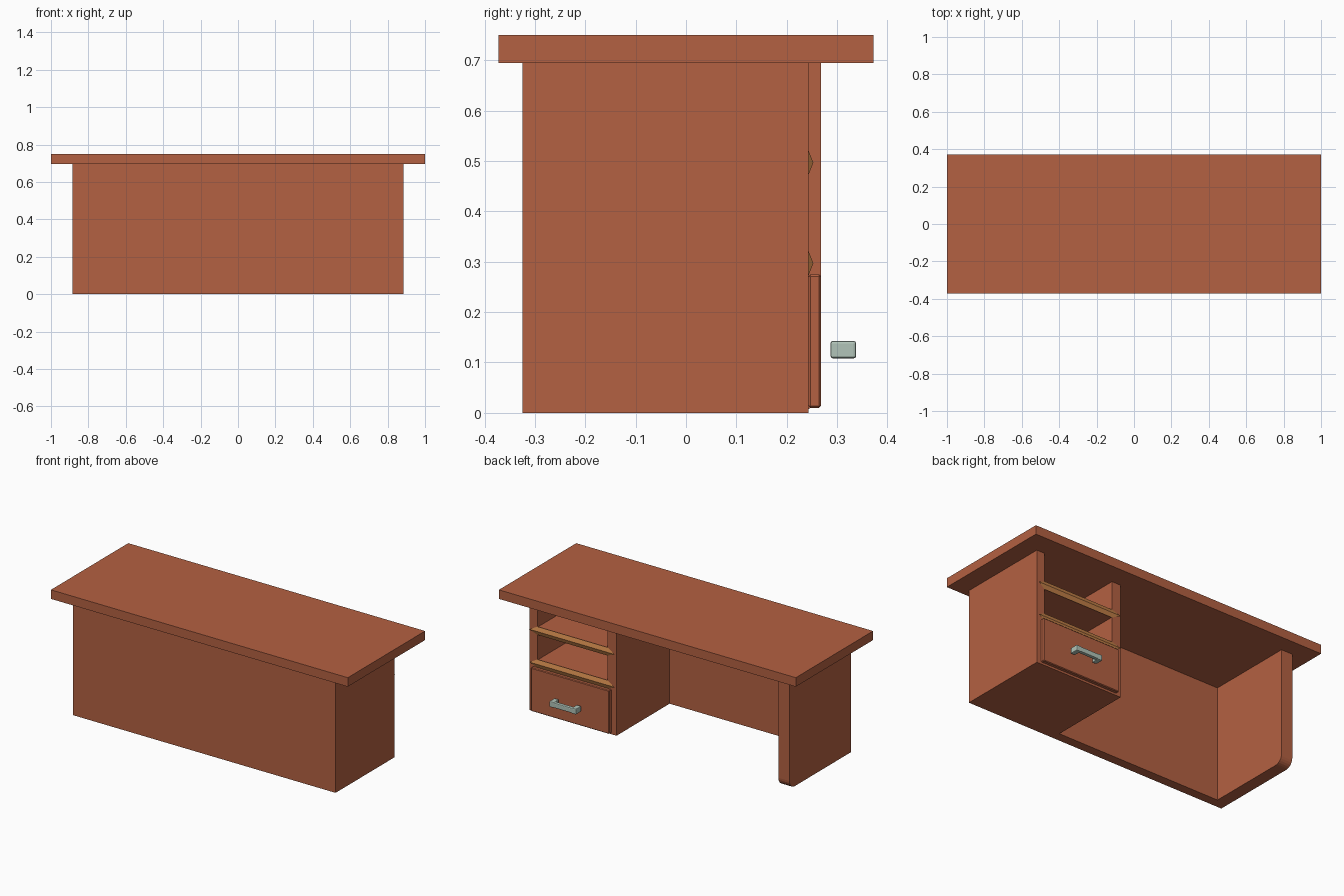
import bpy, bmesh, math

if "Cube" in bpy.data.objects:
    bpy.data.objects.remove(bpy.data.objects["Cube"])


def material(name, rgb):
    m = bpy.data.materials.new(name)
    m.diffuse_color = (*rgb, 1)
    m.use_nodes = True
    m.node_tree.nodes["Principled BSDF"].inputs["Base Color"].default_value = m.diffuse_color
    return m


WOOD = material("red brown wood", (0.456, 0.119, 0.054))
TRIM = material("light wood trim", (0.55, 0.22, 0.065))
METAL = material("pale green metal", (0.44, 0.55, 0.48))


def finish(name, bm, mat):
    bmesh.ops.recalc_face_normals(bm, faces=bm.faces)
    me = bpy.data.meshes.new(name)
    bm.to_mesh(me)
    bm.free()
    me.materials.append(mat)
    ob = bpy.data.objects.new(name, me)
    bpy.context.collection.objects.link(ob)
    return ob


def box(name, x, y, z, mat=WOOD, bevel=0.0, segments=1):
    bm = bmesh.new()
    bmesh.ops.create_cube(bm, size=1)
    for v in bm.verts:
        v.co = [r[0] if c < 0 else r[1] for c, r in zip(v.co, (x, y, z))]
    if bevel:
        bmesh.ops.bevel(bm, geom=bm.edges[:], offset=bevel, segments=segments,
                        profile=0.5, affect='EDGES')
    return finish(name, bm, mat)


def extrude_x(name, profile, x0, x1, mat):
    # closed (y, z) profile swept along x
    bm = bmesh.new()
    rings = [[bm.verts.new((x, y, z)) for y, z in profile] for x in (x0, x1)]
    n = len(profile)
    for i in range(n):
        j = (i + 1) % n
        bm.faces.new((rings[0][i], rings[0][j], rings[1][j], rings[1][i]))
    for r in rings:
        bm.faces.new(r)
    return finish(name, bm, mat)


# table top and modesty panel
box("table_top", (-1, 1), (-0.372, 0.372), (0.695, 0.75))
box("front_panel", (-0.885, 0.885), (-0.325, -0.268), (0, 0.695))

# end leg with rounded lower rear corner
r, ymax = 0.05, 0.268
arc = [(ymax - r + r * math.sin(a), r - r * math.cos(a))
       for a in [math.radians(15 * i) for i in range(7)]]
extrude_x("end_leg", [(-0.268, 0.695), (-0.268, 0)] + arc + [(ymax, 0.695)],
          -0.885, -0.81, WOOD)

# pedestal walls, base and shelves
for name, x in (("outer", (0.83, 0.885)), ("inner", (0.298, 0.358))):
    box("pedestal_wall_" + name, x, (-0.268, 0.243), (0, 0.695))
box("pedestal_base", (0.358, 0.83), (-0.268, 0.243), (0, 0.02))
for i, z in enumerate((0.297, 0.497)):
    box(f"shelf_{i}", (0.358, 0.83), (-0.268, 0.243), (z - 0.022, z + 0.022))
    # pointed lip, wider at its ridge than at its base
    bm = bmesh.new()
    a, b, c, d = [bm.verts.new((x, 0.243, z + s)) for x, s in
                  ((0.358, -0.025), (0.83, -0.025), (0.83, 0.025), (0.358, 0.025))]
    e, f = [bm.verts.new((x, 0.253, z)) for x in (0.304, 0.88)]
    for face in ((a, b, c, d), (a, b, f, e), (d, c, f, e), (a, e, d), (b, f, c)):
        bm.faces.new(face)
    finish(f"shelf_lip_{i}", bm, TRIM)

# drawer front and body
box("drawer_front", (0.33, 0.858), (0.243, 0.268), (0.01, 0.275), bevel=0.004)
box("drawer_body", (0.36, 0.828), (-0.26, 0.243), (0.02, 0.26))

# handle: grip bar with two end posts
box("handle_grip", (0.505, 0.685), (0.316, 0.338), (0.11, 0.141), METAL, 0.005, 2)
for i, x in enumerate((0.505, 0.655)):
    box(f"handle_post_{i}", (x, x + 0.03), (0.287, 0.338), (0.108, 0.143), METAL, 0.005, 2)
